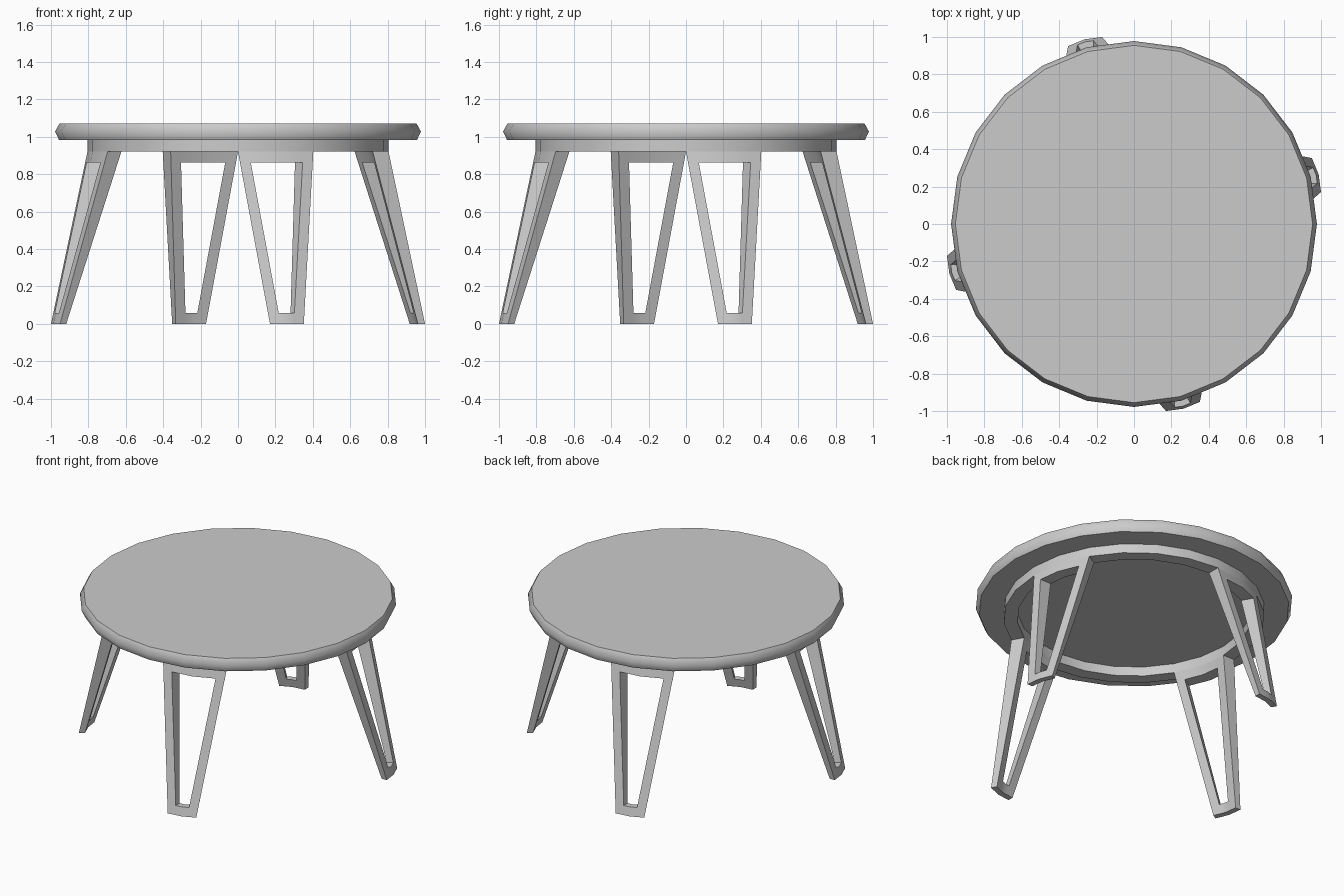
import bpy, bmesh
from math import sin, cos, pi, radians
from mathutils import Vector

cube = bpy.data.objects.get("Cube")
if cube:
    bpy.data.objects.remove(cube, do_unlink=True)

SIDES = 24
R_OUT, R_IN = 0.805, 0.72      # apron ring radii
Z_LEG, Z_TOP = 0.92, 0.983     # underside of apron, underside of table top
FOOT_SCALE, FOOT_SHIFT = 0.45, 0.66
MARGIN = 0.058                 # width of the leg frame bars

grey = bpy.data.materials.new("light grey")
grey.use_nodes = True
colour = (0.6, 0.6, 0.6, 1)
grey.diffuse_color = colour
grey.node_tree.nodes["Principled BSDF"].inputs["Base Color"].default_value = colour


def finish(name, bm):
    """Turn a bmesh into a smooth shaded object with sharp corners."""
    me = bpy.data.meshes.new(name)
    bm.to_mesh(me)
    bm.free()
    me.materials.append(grey)
    me.shade_smooth()
    me.set_sharp_from_angle(angle=radians(30))
    ob = bpy.data.objects.new(name, me)
    bpy.context.collection.objects.link(ob)
    return ob


def lathe(profile, closed):
    """Revolve (radius, height) points; cap the ends unless closed."""
    bm = bmesh.new()
    rings = [[bm.verts.new((r * cos(2 * pi * i / SIDES), r * sin(2 * pi * i / SIDES), z))
              for i in range(SIDES)] for r, z in profile]
    pairs = list(zip(rings, rings[1:]))
    if closed:
        pairs.append((rings[-1], rings[0]))
    else:
        bm.faces.new(rings[0])
        bm.faces.new(rings[-1])
    for a, b in pairs:
        for i in range(SIDES):
            j = (i + 1) % SIDES
            bm.faces.new((a[i], a[j], b[j], b[i]))
    bmesh.ops.recalc_face_normals(bm, faces=bm.faces)
    return bm


# Round table top: soft rim, crisp at the flat faces
top = finish("table_top", lathe([(0.957, Z_TOP), (0.978, 1.028), (0.955, 1.07)], False))
for edge in top.data.edges:
    if all(abs(top.data.vertices[v].co.z - 1.028) < 0.001 for v in edge.vertices):
        edge.use_edge_sharp = False

# Apron ring under the top
finish("apron_ring", lathe([(R_OUT, Z_LEG), (R_OUT, Z_TOP), (R_IN, Z_TOP), (R_IN, Z_LEG)], True))


def leg_row(z, hole_z, radius, start):
    """Five points across the leg, bent once in the middle."""
    def scale(h):
        return FOOT_SCALE + (1 - FOOT_SCALE) * h / Z_LEG
    shift = FOOT_SHIFT * (1 - z / Z_LEG)
    mid = start + radians(15)
    a, b, c = [Vector((radius * scale(z) * cos(t) + shift * cos(mid),
                       radius * scale(z) * sin(t) + shift * sin(mid), z))
               for t in (start, mid, start + radians(30))]
    f = MARGIN / (2 * radius * sin(radians(7.5)) * scale(hole_z))
    return [a, a.lerp(b, f), b, c.lerp(b, f), c]


def build_leg(name, start):
    """A splayed, tapering slice of the ring with an open middle."""
    bm = bmesh.new()
    low, high = MARGIN, Z_LEG - MARGIN
    rows = [(0, low), (low, low), (high, high), (Z_LEG, high)]
    grid = [[[bm.verts.new(p) for p in leg_row(z, hz, r, start)] for z, hz in rows]
            for r in (R_OUT, R_IN)]

    def solid(row, col):
        return 0 <= row < 3 and 0 <= col < 4 and not (row == 1 and col in (1, 2))

    # front and back skins
    for skin in grid:
        for row in range(3):
            for col in range(4):
                if solid(row, col):
                    bm.faces.new((skin[row][col], skin[row][col + 1],
                                  skin[row + 1][col + 1], skin[row + 1][col]))

    # walls wherever solid meets open; the top stays open inside the apron
    def wall(p, q):
        bm.faces.new([grid[s][r][c] for s, (r, c) in ((0, p), (0, q), (1, q), (1, p))])
    for row in range(3):
        for col in range(5):
            if solid(row, col - 1) != solid(row, col):
                wall((row, col), (row + 1, col))
    for row in range(3):
        for col in range(4):
            if solid(row - 1, col) != solid(row, col):
                wall((row, col), (row, col + 1))
    cap = [bm.faces.new((grid[0][3][c], grid[0][3][c + 1], grid[1][3][c + 1], grid[1][3][c]))
           for c in range(4)]
    bmesh.ops.recalc_face_normals(bm, faces=bm.faces)
    bmesh.ops.delete(bm, geom=cap, context='FACES_ONLY')
    finish(name, bm)


# Four legs, a quarter turn apart
for i, side in enumerate(("left", "back", "right", "front")):
    build_leg(side + "_leg", i * pi / 2)
